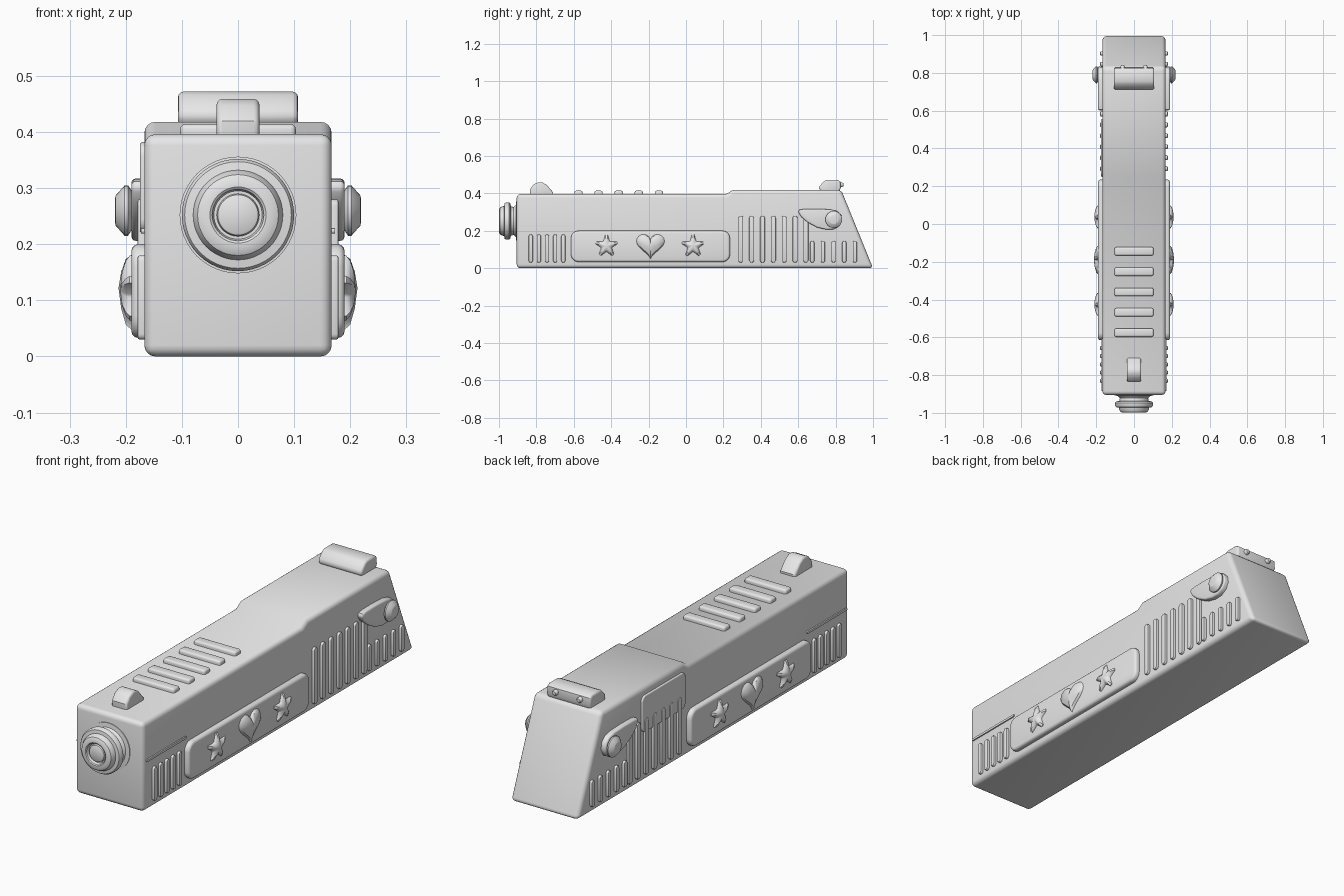
import bpy, bmesh, math
from mathutils import Vector

if "Cube" in bpy.data.objects:
    bpy.data.objects.remove(bpy.data.objects["Cube"])

grey = bpy.data.materials.new("light grey")
grey.diffuse_color = (0.8, 0.8, 0.8, 1)
grey.use_nodes = True
grey.node_tree.nodes["Principled BSDF"].inputs["Base Color"].default_value = grey.diffuse_color


def finish(name, bm, bevel=0, segs=3, mirror=False):
    """Turn a bmesh into an object with optional rounding and x mirroring."""
    bmesh.ops.recalc_face_normals(bm, faces=bm.faces[:])
    me = bpy.data.meshes.new(name)
    bm.to_mesh(me)
    bm.free()
    me.materials.append(grey)
    ob = bpy.data.objects.new(name, me)
    bpy.context.collection.objects.link(ob)
    if bevel:
        m = ob.modifiers.new("round", 'BEVEL')
        m.width, m.segments = bevel, segs
        m.limit_method, m.angle_limit = 'ANGLE', math.radians(55)
    if mirror:
        m = ob.modifiers.new("mirror", 'MIRROR')
        m.use_mirror_merge = False
    return ob


def extrude(name, yz, x0, x1, **kw):
    """Extrude a side outline from x0 to x1."""
    bm = bmesh.new()
    f = bm.faces.new([bm.verts.new((x0, y, z)) for y, z in yz])
    r = bmesh.ops.extrude_face_region(bm, geom=[f])
    bmesh.ops.translate(bm, vec=(x1 - x0, 0, 0),
                        verts=[v for v in r['geom'] if isinstance(v, bmesh.types.BMVert)])
    return finish(name, bm, **kw)


def rounded(y0, y1, z0, z1, r, n=5):
    """Rounded rectangle outline."""
    pts = []
    for k, (cy, cz) in enumerate([(y1 - r, z1 - r), (y0 + r, z1 - r),
                                  (y0 + r, z0 + r), (y1 - r, z0 + r)]):
        for i in range(n + 1):
            a = math.pi / 2 * (k + i / n)
            pts.append((cy + r * math.cos(a), cz + r * math.sin(a)))
    return pts


def pillow(name, yz, cy, cz, layers):
    """Puffed emblem: shrinking copies of an outline, closed by a peak."""
    bm = bmesh.new()
    rings = [[bm.verts.new((x, cy + (y - cy) * s, cz + (z - cz) * s)) for y, z in yz]
             for x, s in layers[:-1]]
    n = len(yz)
    for a, b in zip(rings, rings[1:]):
        for i in range(n):
            bm.faces.new((a[i], a[(i + 1) % n], b[(i + 1) % n], b[i]))
    tip = bm.verts.new((layers[-1][0], cy, cz))
    for i in range(n):
        bm.faces.new((rings[-1][i], rings[-1][(i + 1) % n], tip))
    return finish(name, bm, mirror=True)


def lathe(name, prof, centre, axis, n=40, mirror=False):
    """Spin (radius, distance) points around an axis."""
    bm = bmesh.new()
    q = Vector((0, 0, 1)).rotation_difference(Vector(axis))
    rings = []
    for r, d in prof:
        rings.append([bm.verts.new(Vector(centre) + q @ Vector(
            (r * math.cos(2 * math.pi * i / n), r * math.sin(2 * math.pi * i / n), d)))
            for i in range(n)])
    for a, b in zip(rings, rings[1:]):
        for i in range(n):
            bm.faces.new((a[i], a[(i + 1) % n], b[(i + 1) % n], b[i]))
    bm.faces.new(rings[0])
    bm.faces.new(rings[-1])
    return finish(name, bm, mirror=mirror)


# Main body with raised rear and slanted back
extrude("body", [(-0.905, 0), (1.0, 0), (0.83, 0.418), (0.25, 0.418),
                 (0.215, 0.396), (-0.905, 0.396)], -0.167, 0.167, bevel=0.02, segs=4)

# Muzzle with flange and recessed centre
lathe("muzzle", [(0.104, 0), (0.104, 0.006), (0.085, 0.008), (0.075, 0.02), (0.078, 0.034),
                 (0.094, 0.038), (0.1, 0.045), (0.1, 0.06), (0.095, 0.068), (0.08, 0.07),
                 (0.078, 0.08), (0.072, 0.092), (0.062, 0.097), (0.05, 0.097), (0.046, 0.094),
                 (0.043, 0.08), (0.038, 0.08), (0.036, 0.09), (0.033, 0.092)],
      (0, -0.902, 0.252), (0, -1, 0), n=48)

# Side plaque with emblems
extrude("side_plaque", rounded(-0.615, 0.235, 0.033, 0.2, 0.04),
        0.15, 0.19, bevel=0.012, mirror=True)
puff = [(0.18, 1), (0.193, 1), (0.2, 0.85), (0.207, 0.5), (0.21, 0)]
for i, cy in enumerate((-0.425, 0.038)):
    star = []
    for k in range(10):
        a = math.pi / 2 + k * math.pi / 5
        r = 0.032 if k % 2 else 0.062
        for da in (-0.1, 0.1):
            star.append((cy + r * math.cos(a + da), 0.118 + r * math.sin(a + da)))
    pillow("star_%d" % (i + 1), star, cy, 0.118, puff)
heart = []
for k in range(36):
    t = 2 * math.pi * k / 36
    heart.append((-0.19 + 0.0047 * 16 * math.sin(t) ** 3,
                  0.126 + 0.0046 * (13 * math.cos(t) - 5 * math.cos(2 * t)
                                    - 2 * math.cos(3 * t) - math.cos(4 * t))))
pillow("heart", heart, -0.19, 0.122, [(0.18, 1), (0.19, 1), (0.2, 0.88), (0.208, 0.5), (0.213, 0)])

# Vertical grip ribs: front, tall rear and short rear rows
rows = [("front_rib", 5, -0.83, 0.0435, 0.03, 0.18, 0.022),
        ("tall_rib", 7, 0.293, 0.058, 0.03, 0.28, 0.026),
        ("short_rib", 5, 0.675, 0.057, 0.03, 0.146, 0.022)]
for name, count, start, step, z0, z1, w in rows:
    for i in range(count):
        y = start + i * step
        extrude("%s_%d" % (name, i + 1), rounded(y - w / 2, y + w / 2, z0, z1, w * 0.45, 3),
                0.155, 0.179, bevel=0.004, segs=2, mirror=True)

# Thin rail above the front ribs
extrude("front_rail", rounded(-0.885, -0.605, 0.219, 0.229, 0.004, 2), 0.155, 0.173, mirror=True)

# Port cover on the left side only
extrude("port_cover", rounded(0.25, 0.555, 0.22, 0.382, 0.025), -0.155, -0.175, bevel=0.005)

# Teardrop lever and its flared knob
lever = [(0.60, 0.300), (0.615, 0.275), (0.65, 0.245), (0.70, 0.218), (0.75, 0.206),
         (0.79, 0.208), (0.82, 0.225), (0.835, 0.255), (0.83, 0.285), (0.81, 0.305),
         (0.77, 0.314), (0.70, 0.317), (0.63, 0.316), (0.606, 0.312)]
extrude("lever", lever, 0.15, 0.19, bevel=0.008, mirror=True)
lathe("lever_knob", [(0.03, 0), (0.033, 0.012), (0.045, 0.02), (0.045, 0.026),
                     (0.027, 0.042), (0.022, 0.043)],
      (0.176, 0.79, 0.26), (1, 0, 0), n=24, mirror=True)

# Top slats
for i in range(5):
    y = -0.575 + i * 0.1075
    extrude("top_slat_%d" % (i + 1), [(y - 0.022, 0.38), (y + 0.022, 0.38),
                                      (y + 0.022, 0.414), (y - 0.022, 0.414)],
            -0.103, 0.103, bevel=0.009)

# Front sight
extrude("front_sight", [(-0.835, 0.38), (-0.835, 0.42), (-0.815, 0.447), (-0.79, 0.459),
                        (-0.77, 0.459), (-0.745, 0.445), (-0.71, 0.405), (-0.71, 0.38)],
        -0.038, 0.038, bevel=0.01)

# Rear sight with two round dots on its back
extrude("rear_sight", [(0.73, 0.40), (0.71, 0.425), (0.715, 0.44), (0.74, 0.466), (0.755, 0.472),
                       (0.81, 0.472), (0.825, 0.462), (0.828, 0.43), (0.815, 0.40)],
        -0.107, 0.107, bevel=0.01)
lathe("sight_dot", [(0.012, 0), (0.012, 0.02), (0.008, 0.026), (0.003, 0.027)],
      (0.06, 0.815, 0.446), (0, 1, 0), n=16, mirror=True)

# Apply modifiers, then smooth the shallow edges
bpy.ops.object.select_all(action='SELECT')
bpy.context.view_layer.objects.active = bpy.data.objects["body"]
bpy.ops.object.convert(target='MESH')
bpy.ops.object.shade_smooth_by_angle(angle=math.radians(35))
